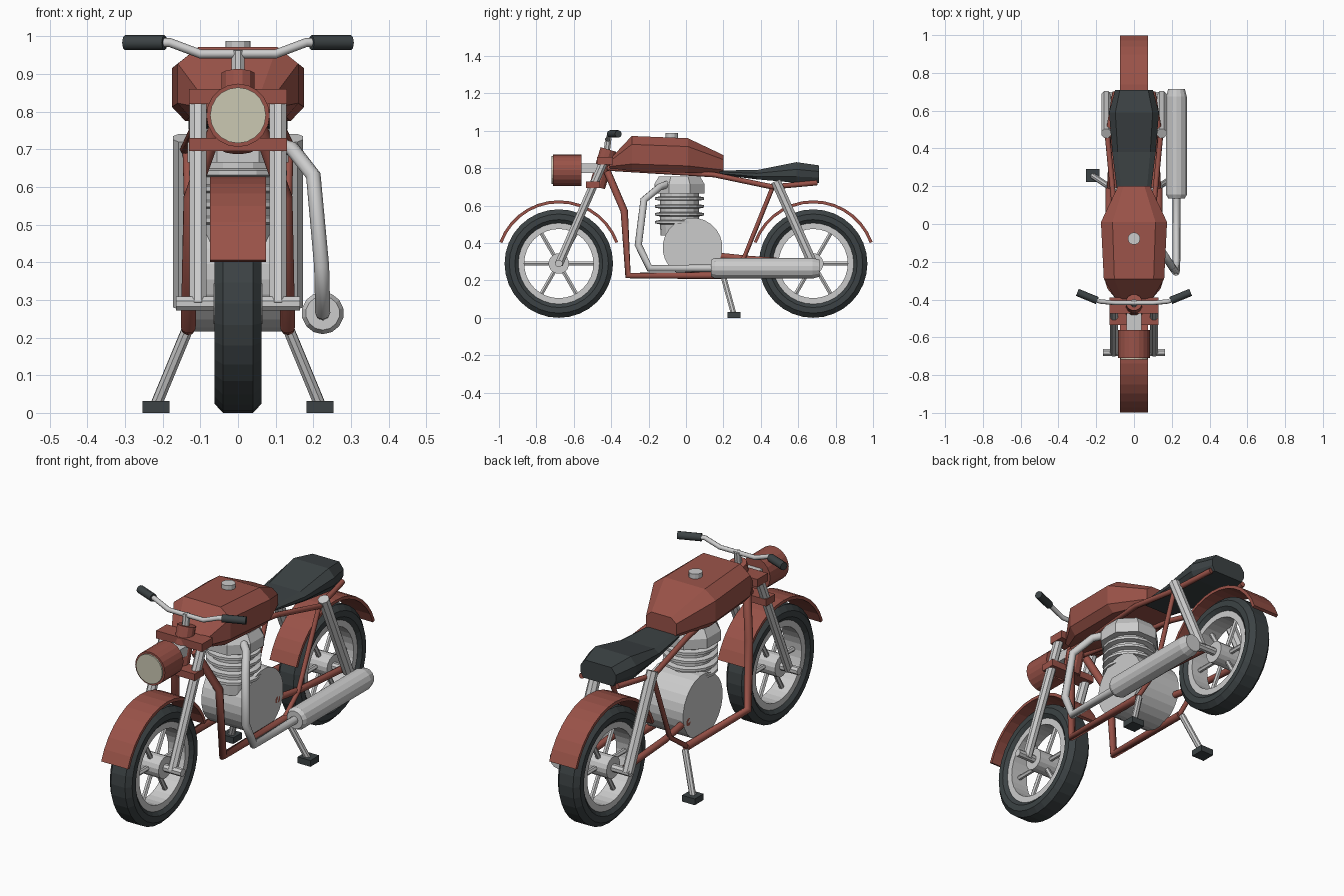
import bpy, bmesh
from math import pi, cos, sin, radians
from mathutils import Vector

if "Cube" in bpy.data.objects:
    bpy.data.objects.remove(bpy.data.objects["Cube"])


def material(name, color):
    m = bpy.data.materials.new(name)
    m.diffuse_color = (*color, 1)
    m.use_nodes = True
    m.node_tree.nodes["Principled BSDF"].inputs["Base Color"].default_value = m.diffuse_color
    return m


RED = material("red_paint", (0.32, 0.085, 0.065))
DARK = material("dark_rubber", (0.045, 0.055, 0.058))
LENS = material("lens_glass", (0.6, 0.58, 0.45))


def finish(name, bm, mat=None):
    bmesh.ops.recalc_face_normals(bm, faces=bm.faces)
    me = bpy.data.meshes.new(name)
    bm.to_mesh(me)
    bm.free()
    ob = bpy.data.objects.new(name, me)
    bpy.context.collection.objects.link(ob)
    if mat:
        me.materials.append(mat)
    return ob


def loft(name, rings, mat=None, closed=False):
    """Skin a list of closed rings of points; cap the ends unless closed."""
    bm = bmesh.new()
    vs = [[bm.verts.new(p) for p in r] for r in rings]
    n = len(vs[0])
    pairs = list(zip(vs, vs[1:])) + ([(vs[-1], vs[0])] if closed else [])
    for a, b in pairs:
        for i in range(n):
            j = (i + 1) % n
            bm.faces.new((a[i], a[j], b[j], b[i]))
    if not closed:
        bm.faces.new(vs[0])
        bm.faces.new(vs[-1])
    return finish(name, bm, mat)


def lathe(name, start, axis, profile, sides, mat=None, turn=0.0):
    """Solid of revolution: profile is (distance along axis, radius)."""
    axis = Vector(axis).normalized()
    u = axis.cross(Vector((1, 0, 0)) if abs(axis.x) < 0.9 else Vector((0, 1, 0))).normalized()
    v = axis.cross(u)
    angles = [2 * pi * i / sides + turn for i in range(sides)]
    rings = [[Vector(start) + axis * d + (u * cos(a) + v * sin(a)) * r for a in angles]
             for d, r in profile]
    return loft(name, rings, mat)


def rod(name, a, b, r, mat=None, sides=8):
    d = Vector(b) - Vector(a)
    return lathe(name, a, d, [(0, r), (d.length, r)], sides, mat, pi / sides)


def tube(name, pts, r, mat=None):
    cu = bpy.data.curves.new(name, "CURVE")
    cu.dimensions = "3D"
    cu.bevel_depth, cu.bevel_resolution, cu.use_fill_caps = r, 2, True
    sp = cu.splines.new("POLY")
    sp.points.add(len(pts) - 1)
    for p, co in zip(sp.points, pts):
        p.co = (*co, 1)
    ob = bpy.data.objects.new(name, cu)
    bpy.context.collection.objects.link(ob)
    if mat:
        cu.materials.append(mat)
    return ob


def box(name, lo, hi, mat=None):
    (x0, y0, z0), (x1, y1, z1) = lo, hi
    return loft(name, [[(x0, y0, z), (x1, y0, z), (x1, y1, z), (x0, y1, z)] for z in (z0, z1)], mat)


def ring(name, y, z, section, sides, mat=None):
    """Closed ring around the x axis from a (x, radius) cross-section."""
    angles = [2 * pi * i / sides for i in range(sides)]
    return loft(name, [[(x, y + r * cos(a), z + r * sin(a)) for x, r in section] for a in angles],
                mat, closed=True)


# Wheels and mudguards
for end, y in (("front", -0.68), ("rear", 0.68)):
    ring(end + "_tyre", y, 0.29, [(-0.045, 0.213), (-0.063, 0.235), (-0.063, 0.265), (-0.04, 0.29),
                                  (0.04, 0.29), (0.063, 0.265), (0.063, 0.235), (0.045, 0.213)], 32, DARK)
    ring(end + "_rim", y, 0.29, [(-0.048, 0.185), (-0.048, 0.217), (0.048, 0.217), (0.048, 0.185)], 32)
    rod(end + "_hub", (-0.065, y, 0.29), (0.065, y, 0.29), 0.055, sides=16)
    rod(end + "_axle", (-0.165, y, 0.29), (0.165, y, 0.29), 0.02)
    for k in range(6):
        c, s = cos(k * pi / 3), sin(k * pi / 3)
        rod(f"{end}_spoke_{k}", (0, y + 0.045 * c, 0.29 + 0.045 * s),
            (0, y + 0.195 * c, 0.29 + 0.195 * s), 0.012, sides=6)
    arc = [radians(20 + 140 * i / 14) for i in range(15)]
    loft(end + "_mudguard",
         [[(x, y + r * cos(a), 0.29 + r * sin(a)) for x, r in
           ((-0.075, 0.322), (0.075, 0.322), (0.075, 0.338), (-0.075, 0.338))] for a in arc], RED)

# Fuel tank: octagonal sections (y, half width, bottom, top)
rings = []
for y, w, b, t in ((-0.41, 0.09, 0.80, 0.845), (-0.29, 0.16, 0.785, 0.972),
                   (0.01, 0.175, 0.775, 0.96), (0.20, 0.085, 0.77, 0.87)):
    c = (t - b) * 0.2
    half = [(w * 0.8, b), (w, b + c), (w, t - 1.2 * c), (w * 0.65, t)]
    rings.append([(x, y, z) for x, z in half] + [(-x, y, z) for x, z in reversed(half)])
loft("fuel_tank", rings, RED)
lathe("fuel_cap", (0, -0.077, 0.955), (0, 0, 1), [(0, 0.033), (0.032, 0.033)], 12)

# Seat
rings = []
for y, w, b, t in ((0.18, 0.09, 0.765, 0.788), (0.38, 0.115, 0.74, 0.79),
                   (0.59, 0.132, 0.722, 0.832), (0.71, 0.10, 0.722, 0.815)):
    m = b + (t - b) * 0.65
    half = [(w * 0.85, b), (w, b + (t - b) * 0.3), (w, m), (w * 0.75, t)]
    rings.append([(x, y, z) for x, z in half] + [(-x, y, z) for x, z in reversed(half)])
loft("seat", rings, DARK)

# Headlight and its bracket
lathe("headlight_shell", (0, -0.71, 0.79), (0, 1, 0), [(0, 0.084), (0.15, 0.084)], 20, RED)
lathe("headlight_lens", (0, -0.718, 0.79), (0, 1, 0), [(0, 0.074), (0.03, 0.074)], 20, LENS)
box("headlight_bracket", (-0.04, -0.57, 0.775), (0.04, -0.43, 0.825))

# Steering head, clamps and handlebar
rod("steering_head", (0, -0.475, 0.70), (0, -0.415, 0.90), 0.045, RED, 12)
box("upper_clamp", (-0.13, -0.475, 0.82), (0.13, -0.39, 0.86), RED)
box("lower_clamp", (-0.13, -0.535, 0.695), (0.13, -0.46, 0.73), RED)
rod("handlebar_stem", (0, -0.425, 0.88), (0, -0.415, 0.96), 0.018)
tube("handlebar", [(-0.22, -0.395, 0.983), (-0.18, -0.41, 0.983), (-0.10, -0.418, 0.953),
                   (0.10, -0.418, 0.953), (0.18, -0.41, 0.983), (0.22, -0.395, 0.983)], 0.012)

# Engine: crankcase, finned barrel and head
rod("crankcase", (-0.12, 0.035, 0.375), (0.12, 0.035, 0.375), 0.16, sides=24)
fins = [(0, 0.10)]
for k in range(5):
    d = 0.06 + 0.042 * k
    fins += [(d, 0.105), (d + 0.005, 0.13), (d + 0.018, 0.13), (d + 0.023, 0.105)]
lathe("finned_barrel", (0, -0.035, 0.44), (0, 0, 1), fins + [(0.27, 0.105)], 16)
lathe("cylinder_head", (0, -0.035, 0.665), (0, 0, 1), [(0, 0.145), (0.05, 0.145), (0.09, 0.12)],
      8, turn=pi / 8)

# Exhaust on the right side
tube("exhaust_pipe", [(0.08, -0.08, 0.72), (0.145, -0.14, 0.70), (0.20, -0.225, 0.63),
                      (0.222, -0.255, 0.39), (0.225, -0.195, 0.265), (0.225, 0.18, 0.265)], 0.02)
lathe("muffler", (0.225, 0.135, 0.265), (0, 1, 0),
      [(0, 0.045), (0.02, 0.056), (0.54, 0.056), (0.58, 0.045)], 14)

# Parts in mirrored pairs
for side, s in (("left", -1), ("right", 1)):
    rod(side + "_fork", (s * 0.106, -0.68, 0.285), (s * 0.106, -0.437, 0.84), 0.024)
    rod(side + "_shock", (s * 0.147, 0.68, 0.285), (s * 0.147, 0.48, 0.73), 0.028)
    tube(side + "_grip", [(s * 0.195, -0.405, 0.983), (s * 0.30, -0.362, 0.983)], 0.02, DARK)
    tube(side + "_cradle", [(s * 0.05, -0.42, 0.78), (s * 0.125, -0.33, 0.57), (s * 0.132, -0.31, 0.226),
                            (s * 0.132, 0.19, 0.226)], 0.02, RED)
    tube(side + "_rear_strut", [(s * 0.132, 0.18, 0.226), (s * 0.125, 0.31, 0.32),
                                (s * 0.135, 0.46, 0.69)], 0.012, RED)
    tube(side + "_swingarm", [(s * 0.10, 0.14, 0.335), (s * 0.115, 0.33, 0.315),
                              (s * 0.115, 0.68, 0.29)], 0.017, RED)
    tube(side + "_upper_rail", [(s * 0.04, -0.42, 0.80), (s * 0.11, 0.15, 0.765),
                                (s * 0.14, 0.46, 0.70), (s * 0.10, 0.70, 0.722)], 0.014, RED)
    rod(side + "_stand_leg", (s * 0.135, 0.20, 0.22), (s * 0.218, 0.255, 0.02), 0.016)
    box(side + "_stand_foot", (s * 0.218 - 0.036, 0.222, 0), (s * 0.218 + 0.036, 0.292, 0.032), DARK)
rod("swingarm_pivot", (-0.12, 0.15, 0.335), (0.12, 0.15, 0.335), 0.02, RED)
